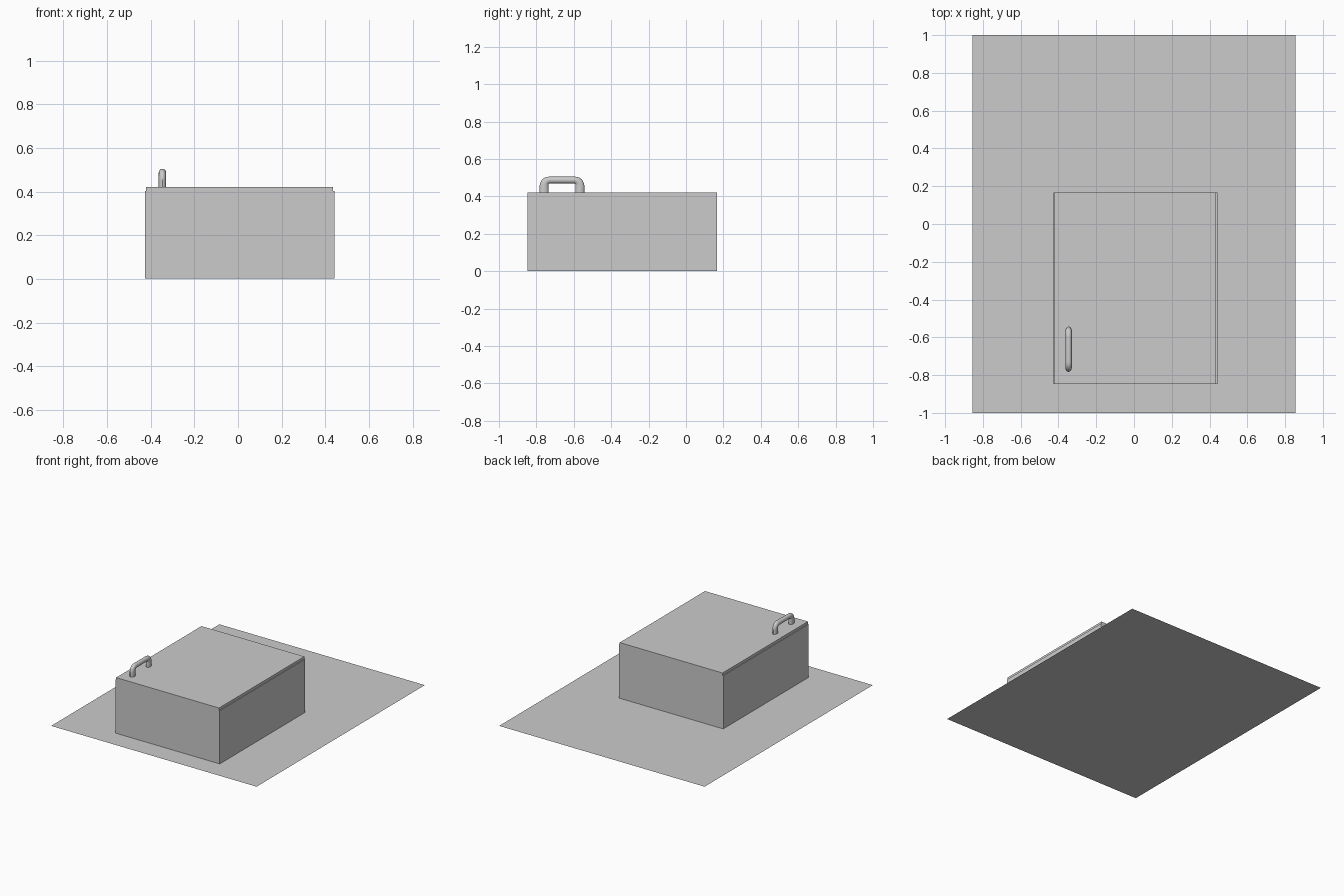
import bpy, bmesh
from math import sin, cos, pi
from mathutils import Vector

if "Cube" in bpy.data.objects:
    bpy.data.objects.remove(bpy.data.objects["Cube"])


def make_object(name, bm):
    bmesh.ops.recalc_face_normals(bm, faces=bm.faces)
    mesh = bpy.data.meshes.new(name)
    bm.to_mesh(mesh)
    bm.free()
    obj = bpy.data.objects.new(name, mesh)
    bpy.context.collection.objects.link(obj)
    return obj


def box(name, lo, hi):
    bm = bmesh.new()
    bmesh.ops.create_cube(bm, size=1)
    for v in bm.verts:
        v.co = Vector([lo[i] + (v.co[i] + 0.5) * (hi[i] - lo[i]) for i in range(3)])
    return make_object(name, bm)


# Flat base sheet
bm = bmesh.new()
bm.faces.new([bm.verts.new((x, y, 0)) for x, y in
              ((-0.855, -1), (0.855, -1), (0.855, 1), (-0.855, 1))])
base = make_object("base_sheet", bm)
if base.data.polygons[0].normal.z < 0:
    base.data.flip_normals()

# Hatch body and its slightly narrower lid
box("hatch_body", (-0.427, -0.847, 0.002), (0.441, 0.167, 0.402))
box("hatch_lid", (-0.421, -0.847, 0.402), (0.435, 0.167, 0.421))

# Handle: oval section swept along a rounded arch
SIDES = 16
CX, CY = -0.346, -0.663
half = [(0.096, 0.418, 0.024), (0.096, 0.455, 0.024)]
for i in range(1, 7):
    a = i / 6 * pi / 2
    half.append((0.066 + 0.030 * cos(a), 0.457 + 0.030 * sin(a), 0.024 - 0.006 * i / 6))
path = half + [(-y, z, r) for y, z, r in reversed(half)]

bm = bmesh.new()
rings = []
for i, (y, z, r) in enumerate(path):
    a, b = path[max(i - 1, 0)], path[min(i + 1, len(path) - 1)]
    t = Vector((0, b[0] - a[0], b[1] - a[1])).normalized()
    n = Vector((0, t.z, -t.y))
    ring = []
    for k in range(SIDES):
        ang = 2 * pi * k / SIDES
        p = Vector((CX, CY + y, z)) + n * (r * cos(ang)) + Vector((0.017 * sin(ang), 0, 0))
        ring.append(bm.verts.new(p))
    rings.append(ring)
for r0, r1 in zip(rings, rings[1:]):
    for k in range(SIDES):
        m = (k + 1) % SIDES
        bm.faces.new((r0[k], r0[m], r1[m], r1[k]))
for ring in (rings[0], rings[-1]):
    bm.faces.new(ring)
handle = make_object("handle", bm)

bpy.context.view_layer.objects.active = handle
handle.select_set(True)
bpy.ops.object.shade_smooth_by_angle()
